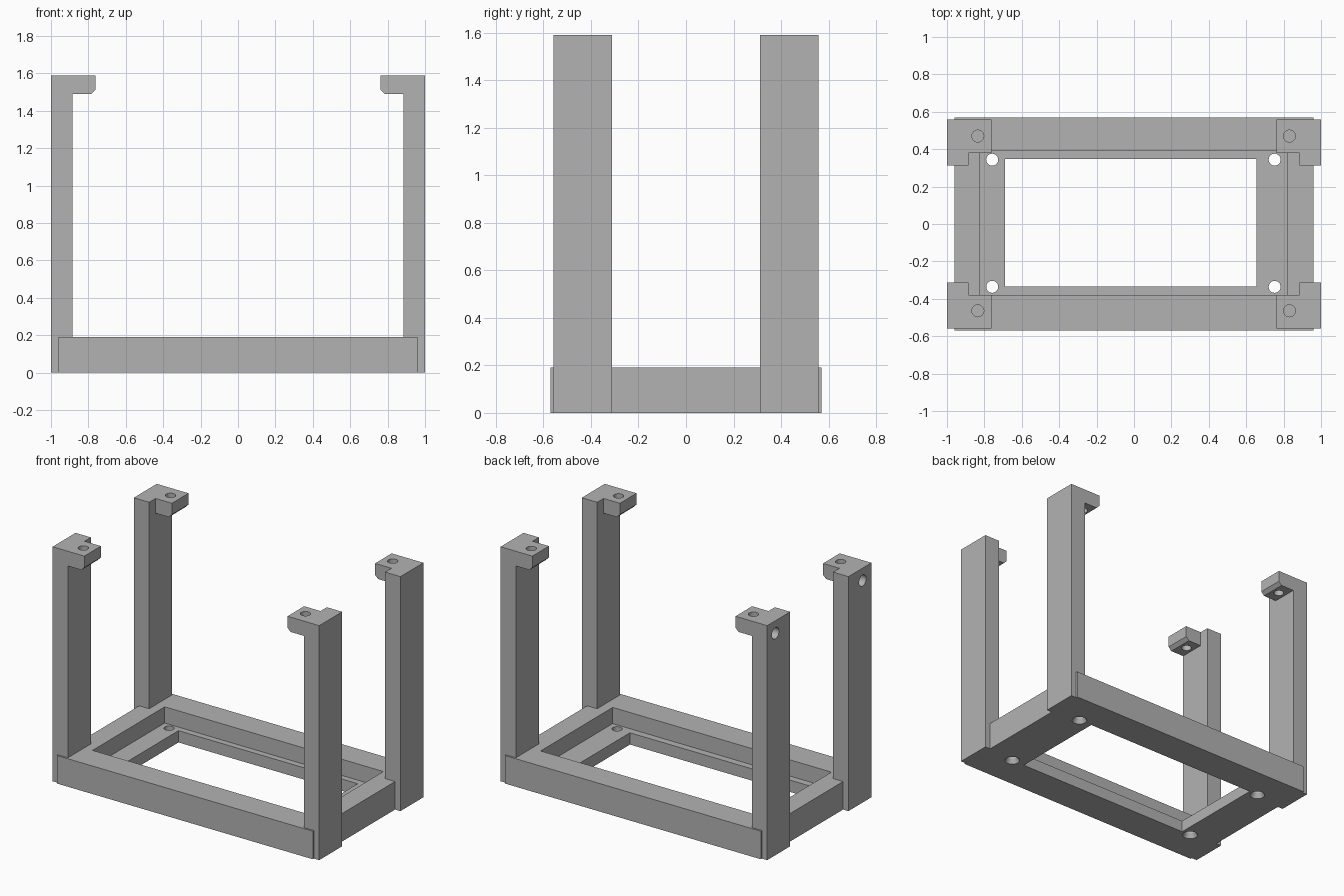
import bpy, bmesh
from mathutils import Matrix

if "Cube" in bpy.data.objects:
    bpy.data.objects.remove(bpy.data.objects["Cube"])

grey = bpy.data.materials.new("plain_grey")
grey.use_nodes = True
grey.diffuse_color = (0.45, 0.45, 0.45, 1)
grey.node_tree.nodes["Principled BSDF"].inputs["Base Color"].default_value = (0.45, 0.45, 0.45, 1)


def make_object(name, bm):
    bmesh.ops.recalc_face_normals(bm, faces=bm.faces)
    mesh = bpy.data.meshes.new(name)
    bm.to_mesh(mesh)
    bm.free()
    mesh.materials.append(grey)
    obj = bpy.data.objects.new(name, mesh)
    bpy.context.collection.objects.link(obj)
    return obj


def prism(name, profile, y0, y1):
    """Extrude an x-z profile along y."""
    bm = bmesh.new()
    face = bm.faces.new([bm.verts.new((x, y0, z)) for x, z in profile])
    out = bmesh.ops.extrude_face_region(bm, geom=[face])
    moved = [v for v in out["geom"] if isinstance(v, bmesh.types.BMVert)]
    bmesh.ops.translate(bm, verts=moved, vec=(0, y1 - y0, 0))
    return make_object(name, bm)


def box(name, x0, x1, y0, y1, z0, z1):
    return prism(name, [(x0, z0), (x1, z0), (x1, z1), (x0, z1)], y0, y1)


def cone(name, centre, r_low, r_high, depth, axis="Z"):
    bm = bmesh.new()
    bmesh.ops.create_cone(bm, cap_ends=True, segments=32,
                          radius1=r_low, radius2=r_high, depth=depth)
    turn = Matrix.Rotation(1.5707963, 4, "Y") if axis == "X" else Matrix()
    bm.transform(Matrix.Translation(centre) @ turn)
    return make_object(name, bm)


def combine(obj, others, operation="DIFFERENCE"):
    """Boolean the helpers into obj, bake the result, drop the helpers."""
    for other in others:
        other.hide_render = True
        mod = obj.modifiers.new("bool", "BOOLEAN")
        mod.operation, mod.solver, mod.object = operation, "EXACT", other
    graph = bpy.context.evaluated_depsgraph_get()
    mesh = bpy.data.meshes.new_from_object(obj.evaluated_get(graph))
    obj.modifiers.clear()
    obj.data = mesh
    for other in others:
        bpy.data.objects.remove(other)


HEIGHT = 1.59
POST_IN, POST_OUT = 0.312, 0.558
corners = [(sx, sy) for sx in (-1, 1) for sy in (-1, 1)]

# Base frame with a stepped opening that leaves a ledge
base = box("base_frame", -0.96, 0.96, -0.57, 0.57, 0, 0.19)
cutters = [box("tray_cutter", -0.823, 0.818, -0.383, 0.39, 0.08, 0.3),
           box("opening_cutter", -0.69, 0.655, -0.335, 0.348, -0.1, 0.2)]
for sx, sy in corners:
    # Post notch, screw hole and countersink at each corner
    x, y = 0.755 * sx - 0.003, 0.34 * sy + 0.004
    cutters += [box("notch_cutter", sx * 0.885, sx * 1.1, sy * POST_IN, sy * POST_OUT, -0.1, 0.3),
                cone("screw_cutter", (x, y, 0.05), 0.032, 0.032, 0.3),
                cone("countersink_cutter", (x, y, 0.01), 0.054, 0.032, 0.044)]
combine(base, cutters)

# Corner posts, each with a tab bent inwards at the top
for sx, sy in corners:
    name = ("back" if sy > 0 else "front") + ("_left" if sx > 0 else "_right") + "_post"
    post = box(name, sx * 0.885, sx, sy * POST_IN, sy * POST_OUT, 0, HEIGHT)
    profile = [(0.95, 1.49), (0.785, 1.49), (0.762, 1.513), (0.762, HEIGHT), (0.95, HEIGHT)]
    tab = prism("tab", [(sx * x, z) for x, z in profile], sy * 0.38, sy * POST_OUT)
    combine(post, [tab], "UNION")

    # Vertical hole through the tab
    y = 0.467 * sy + 0.003
    holes = [cone("tab_hole_cutter", (0.833 * sx - 0.002, y, 1.54), 0.032, 0.032, 0.3)]
    # Blind holes in the outer face on one side only
    if sx < 0:
        holes += [cone("side_hole_cutter", (-1, y, z), 0.038, 0.038, 0.16, "X")
                  for z in (0.085, 1.505)]
    combine(post, holes)
